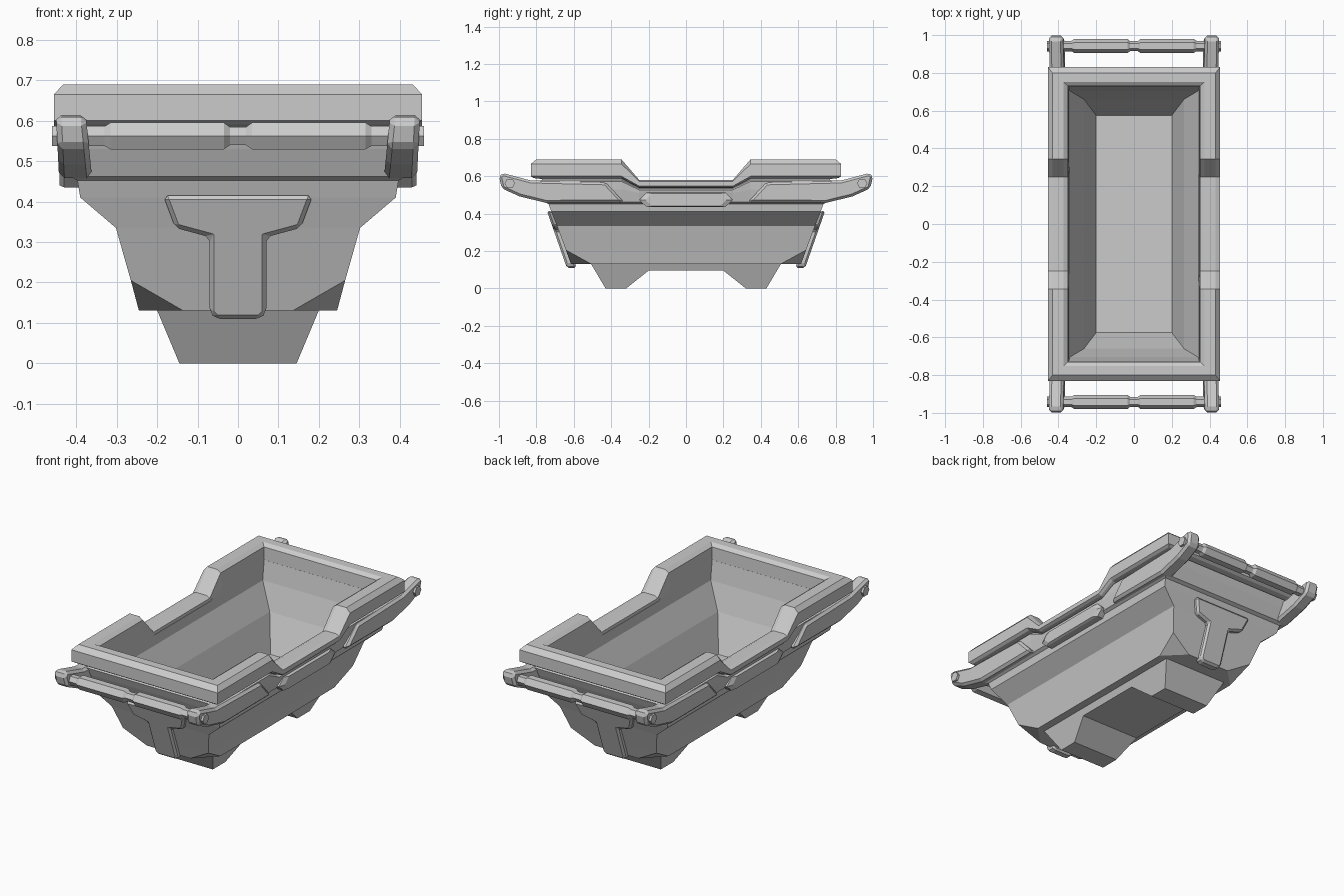
import bpy, bmesh, math

if "Cube" in bpy.data.objects:
    bpy.data.objects.remove(bpy.data.objects["Cube"])


def finish(bm, name, bevel=0):
    bmesh.ops.remove_doubles(bm, verts=bm.verts, dist=0.0005)
    bmesh.ops.recalc_face_normals(bm, faces=bm.faces)
    me = bpy.data.meshes.new(name)
    bm.to_mesh(me)
    bm.free()
    ob = bpy.data.objects.new(name, me)
    bpy.context.collection.objects.link(ob)
    if bevel:
        m = ob.modifiers.new("bevel", 'BEVEL')
        m.width = bevel
        m.segments = 1
        m.limit_method = 'ANGLE'
        m.angle_limit = math.radians(35)
    return ob


def loft(name, rings, closed=False, bevel=0):
    """Skin a list of equal-length point rings; cap the ends unless closed."""
    bm = bmesh.new()
    vs = [[bm.verts.new(p) for p in r] for r in rings]
    n = len(vs[0])
    pairs = list(zip(vs, vs[1:])) + ([(vs[-1], vs[0])] if closed else [])
    for a, b in pairs:
        for i in range(n):
            j = (i + 1) % n
            bm.faces.new((a[i], a[j], b[j], b[i]))
    if not closed:
        bm.faces.new(vs[0])
        bm.faces.new(vs[-1])
    return finish(bm, name, bevel)


def ring(hx, hy, z, drop=0, cut=0):
    """Rectangular ring, sagging by drop mid-side, corners cut by cut."""
    q = [(hx, .25, z - drop), (hx, .345, z), (hx, hy - cut, z), (hx - cut, hy, z)]
    half = q + [(-x, y, h) for x, y, h in reversed(q)]
    return half + [(-x, -y, h) for x, y, h in half]


# Hull: outside shell, belt under the rim, then the cavity down to its floor
loft("hull", [ring(*r) for r in [
    (.245, .615, .13, 0, .11), (.265, .642, .205), (.302, .69, .335),
    (.39, .72, .41), (.397, .735, .452), (.415, .755, .462),
    (.428, .785, .53, .02), (.432, .80, .572, .045), (.41, .77, .58, .045),
    (.41, .77, .605, .05), (.345, .725, .605, .05), (.34, .705, .50),
    (.265, .66, .36), (.2, .575, .17)]])

# Rim: closed frame, raised at both ends and low in the middle
loft("rim", [ring(*r) for r in [
    (.44, .815, .59, .05), (.455, .83, .60, .053), (.455, .83, .665, .093),
    (.432, .80, .69, .11), (.372, .752, .69, .11), (.35, .73, .675, .105),
    (.343, .724, .58, .05)]], closed=True)

# Keel with two feet, tapering downwards
keel = [(-.51, .135), (-.43, 0), (-.32, 0), (-.2, .095),
        (.2, .095), (.32, 0), (.43, 0), (.51, .135)]
loft("keel_feet", [[(s * (.145 + .42 * z), y, z) for y, z in keel] for s in (-1, 1)])

# Carrying arms at the four corners
arm = [(1, .60), (.98, .617), (.83, .577), (.43, .567), (.33, .46),
       (.75, .458), (.89, .492), (.985, .535)]
for sx in (-1, 1):
    for sy in (-1, 1):
        loft("carrying_arm", [[(sx * (x + k * (z - .53)), sy * y, z) for y, z in arm]
                              for x, k in ((.368, .1), (.446, .05))], bevel=.014)

# Hexagonal plates in the middle of each long side
plate = [(-.25, .472), (-.21, .435), (.21, .435), (.25, .472), (.21, .512), (-.21, .512)]
for sx in (-1, 1):
    loft("side_plate", [[(sx * x, y * k, .472 + (z - .472) * k) for y, z in plate]
                        for x, k in ((.37, 1), (.43, 1), (.442, .86))])

# Grip bars with two thicker hand sections
grip = [(.02, .026), (.035, .038), (.315, .038), (.33, .028), (.46, .028)]
stations = [(-x, r) for x, r in reversed(grip)] + grip
for sy in (-1, 1):
    loft("grip_bar", [[(x, sy * .942 + r * math.cos(a * math.pi / 3),
                        .562 + r * math.sin(a * math.pi / 3)) for a in range(6)]
                      for x, r in stations])

# Raised T-shaped braces on both sloping ends
half = [(.185, .415), (.155, .335), (.07, .312), (.07, .125), (.055, .11)]
brace = half + [(-x, z) for x, z in reversed(half)]
for sy in (-1, 1):
    loft("end_brace", [[(x, sy * (d + (z - .11) * .35), z) for x, z in brace]
                       for d in (.585, .637)], bevel=.016)
